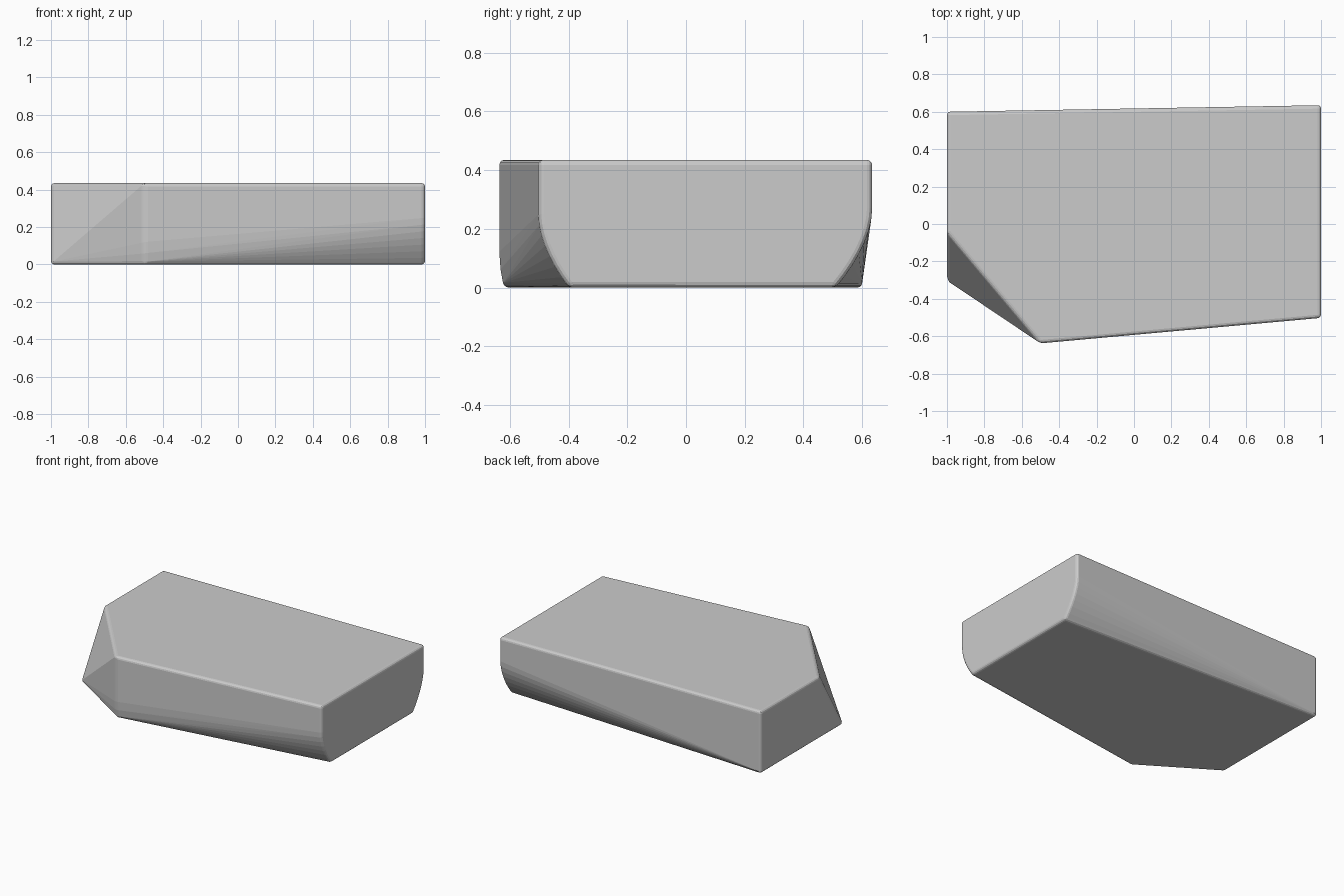
import bpy, bmesh
from math import radians

if "Cube" in bpy.data.objects:
    bpy.data.objects.remove(bpy.data.objects["Cube"])

H = 0.435


def curled_edge(x, y, inset, curl, steps):
    """Upright edge whose foot curls inward towards the centre line."""
    side = 1 if y > 0 else -1
    pts = [(x, y, H)]
    for i in range(steps + 1):
        t = i / steps
        pts.append((x, y - side * inset * (1 - t) ** 1.8, curl * t))
    return pts


# Corner edges of the slab; the skin is the convex wrap around them
points = curled_edge(1, -0.502, 0.105, 0.25, 7)        # right front
points += curled_edge(1, 0.635, 0.125, 0.27, 7)        # right back
points += curled_edge(-0.5, -0.638, 0.015, 0.12, 2)    # front peak
points += [(-1, 0.6, 0), (-1, 0.6, H)]                 # left back
points += [(-1, -0.305, 0), (-1, -0.045, H)]           # slanted left front

bm = bmesh.new()
for p in points:
    bm.verts.new(p)
hull = bmesh.ops.convex_hull(bm, input=bm.verts[:])
loose = [v for v in bm.verts if not v.link_faces]
bmesh.ops.delete(bm, geom=loose, context='VERTS')
bmesh.ops.dissolve_limit(bm, angle_limit=radians(0.5),
                         verts=bm.verts[:], edges=bm.edges[:])
bmesh.ops.recalc_face_normals(bm, faces=bm.faces[:])

mesh = bpy.data.meshes.new("slab")
bm.to_mesh(mesh)
bm.free()
slab = bpy.data.objects.new("slab", mesh)
bpy.context.collection.objects.link(slab)

# Small rounding on the hard edges
bevel = slab.modifiers.new("edge_rounding", 'BEVEL')
bevel.width = 0.018
bevel.segments = 3
bevel.limit_method = 'ANGLE'
bevel.angle_limit = radians(32)
